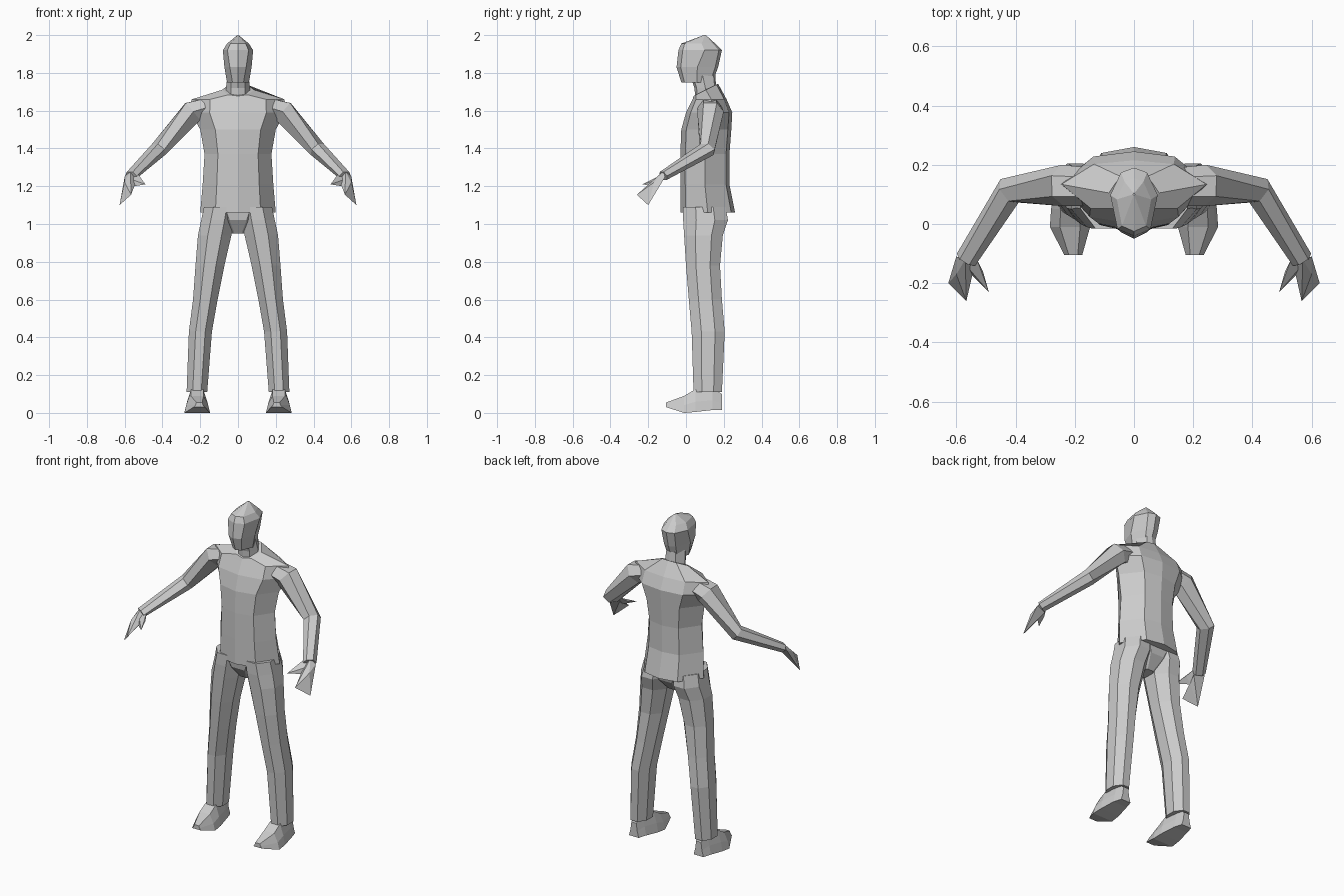
import bpy, bmesh
from math import sin, cos, tau
from mathutils import Vector

cube = bpy.data.objects.get("Cube")
if cube:
    bpy.data.objects.remove(cube)

grey = bpy.data.materials.new("plain grey")
grey.use_nodes = True
colour = (0.6, 0.6, 0.6, 1)
grey.diffuse_color = colour
grey.node_tree.nodes["Principled BSDF"].inputs["Base Color"].default_value = colour


def finish(name, bm, mirrored=False):
    """Turn a bmesh into a flat-shaded object, mirrored across x if asked."""
    bmesh.ops.recalc_face_normals(bm, faces=bm.faces)
    mesh = bpy.data.meshes.new(name)
    bm.to_mesh(mesh)
    bm.free()
    mesh.materials.append(grey)
    obj = bpy.data.objects.new(name, mesh)
    bpy.context.collection.objects.link(obj)
    if mirrored:
        mod = obj.modifiers.new("mirror", 'MIRROR')
        mod.use_mirror_merge = False
    return obj


def loft(name, rings, mirrored=False):
    """Skin a list of equal point rings and cap both ends."""
    bm = bmesh.new()
    loops = [[bm.verts.new(p) for p in ring] for ring in rings]
    n = len(loops[0])
    for a, b in zip(loops, loops[1:]):
        for i in range(n):
            j = (i + 1) % n
            bm.faces.new((a[i], a[j], b[j], b[i]))
    bm.faces.new(loops[0])
    bm.faces.new(loops[-1])
    return finish(name, bm, mirrored)


def hull(name, points, mirrored=False):
    bm = bmesh.new()
    for p in points:
        bm.verts.new(p)
    bmesh.ops.convex_hull(bm, input=bm.verts)
    return finish(name, bm, mirrored)


def section(z, w, front, back, tilt=0, corner=0.6, inset=0.1, side=0.5):
    """Symmetric eight-sided body section; tilt raises its back."""
    depth = back - front
    half = [(0, 0), (corner, inset), (1, side), (0.55, 0.93), (0, 1)]
    outline = half + [(-x, y) for x, y in half[-2:0:-1]]
    return [(x * w, front + y * depth, z + tilt * (y - 0.5) * depth) for x, y in outline]


def oval(z, x0, x1, y0, y1, sides=8):
    """Level ring filling a box, one flat side towards the front."""
    cx, cy, rx, ry = (x0 + x1) / 2, (y0 + y1) / 2, (x1 - x0) / 2, (y1 - y0) / 2
    k = 1 / cos(tau / sides / 2)
    return [(cx + rx * k * cos(tau * (i + 0.5) / sides),
             cy + ry * k * sin(tau * (i + 0.5) / sides), z) for i in range(sides)]


def limb(name, stations, sides=6):
    """Tube along a path of (point, height radius, width radius)."""
    rings = []
    pts = [Vector(s[0]) for s in stations]
    for i, (_, rh, rw) in enumerate(stations):
        along = (pts[min(i + 1, len(pts) - 1)] - pts[max(i - 1, 0)]).normalized()
        across = along.cross(Vector((0, 0, 1))).normalized()
        up = across.cross(along)
        rings.append([pts[i] + across * rw * cos(tau * k / sides) + up * rh * sin(tau * k / sides)
                      for k in range(sides)])
    return loft(name, rings, True)


# Head with a ridged face and a pointed crown
loft("head", [
    section(1.75, 0.058, -0.025, 0.14, corner=0.5),
    section(1.83, 0.072, -0.05, 0.17, corner=0.6),
    section(1.92, 0.08, -0.04, 0.19, corner=0.7, side=0.6),
    section(1.955, 0.058, -0.025, 0.155, corner=0.7, side=0.6),
    section(2.0, 0.003, 0.095, 0.105)])

# Neck
loft("neck", [
    section(1.65, 0.06, 0.05, 0.15),
    section(1.72, 0.064, 0.045, 0.16),
    section(1.79, 0.055, 0.02, 0.155)])

# Shirt body, hem to slanted collar
loft("shirt", [
    section(1.06, 0.2, -0.03, 0.26),
    section(1.21, 0.187, -0.03, 0.23),
    section(1.37, 0.177, -0.03, 0.23),
    section(1.50, 0.2, -0.025, 0.24),
    section(1.59, 0.25, 0.0, 0.245, side=0.55),
    section(1.66, 0.245, 0.035, 0.215, side=0.55),
    section(1.71, 0.085, 0.04, 0.17, tilt=0.5)])

# Sleeves and forearms
limb("arm", [
    ((0.15, 0.125, 1.62), 0.055, 0.065),
    ((0.24, 0.13, 1.595), 0.068, 0.07),
    ((0.42, 0.112, 1.395), 0.044, 0.05),
    ((0.567, -0.12, 1.255), 0.027, 0.037)])

# Hands: a flat palm wedge and a pointed thumb
hull("palm", [
    (0.6, -0.11, 1.25), (0.535, -0.125, 1.235), (0.57, -0.12, 1.28),
    (0.627, -0.2, 1.1), (0.566, -0.26, 1.155), (0.55, -0.17, 1.2), (0.6, -0.17, 1.22)], True)
hull("thumb", [
    (0.53, -0.12, 1.265), (0.575, -0.13, 1.24), (0.55, -0.17, 1.2),
    (0.51, -0.16, 1.235), (0.49, -0.23, 1.21)], True)

# Seat of the trousers
loft("seat", [
    oval(0.95, -0.045, 0.045, 0.05, 0.14),
    oval(1.02, -0.11, 0.11, 0.0, 0.2),
    oval(1.09, -0.17, 0.17, -0.01, 0.22)])

# Trouser legs
loft("trouser_leg", [
    oval(0.11, 0.163, 0.272, 0.04, 0.19),
    oval(0.43, 0.138, 0.26, 0.03, 0.205),
    oval(0.6, 0.108, 0.238, 0.015, 0.19),
    oval(0.78, 0.072, 0.225, 0.0, 0.18),
    oval(0.94, 0.035, 0.212, -0.01, 0.195),
    oval(1.02, 0.02, 0.195, -0.015, 0.222),
    oval(1.09, 0.01, 0.18, -0.015, 0.21)], True)


# Shoes: slices from toe to heel
def slice_of_shoe(y, x0, x1, low, high):
    inner, outer = x0 + (x1 - x0) * 0.25, x1 - (x1 - x0) * 0.25
    mid = low + (high - low) * 0.45
    return [(x0, y, low), (x1, y, low), (x1 - 0.01, y, mid),
            (outer, y, high), (inner, y, high), (x0 + 0.01, y, mid)]


loft("shoe", [
    slice_of_shoe(-0.105, 0.175, 0.235, 0.03, 0.055),
    slice_of_shoe(-0.01, 0.148, 0.284, 0.0, 0.09),
    slice_of_shoe(0.05, 0.152, 0.28, 0.005, 0.125),
    slice_of_shoe(0.14, 0.17, 0.265, 0.015, 0.13),
    slice_of_shoe(0.19, 0.185, 0.25, 0.015, 0.1)], True)
